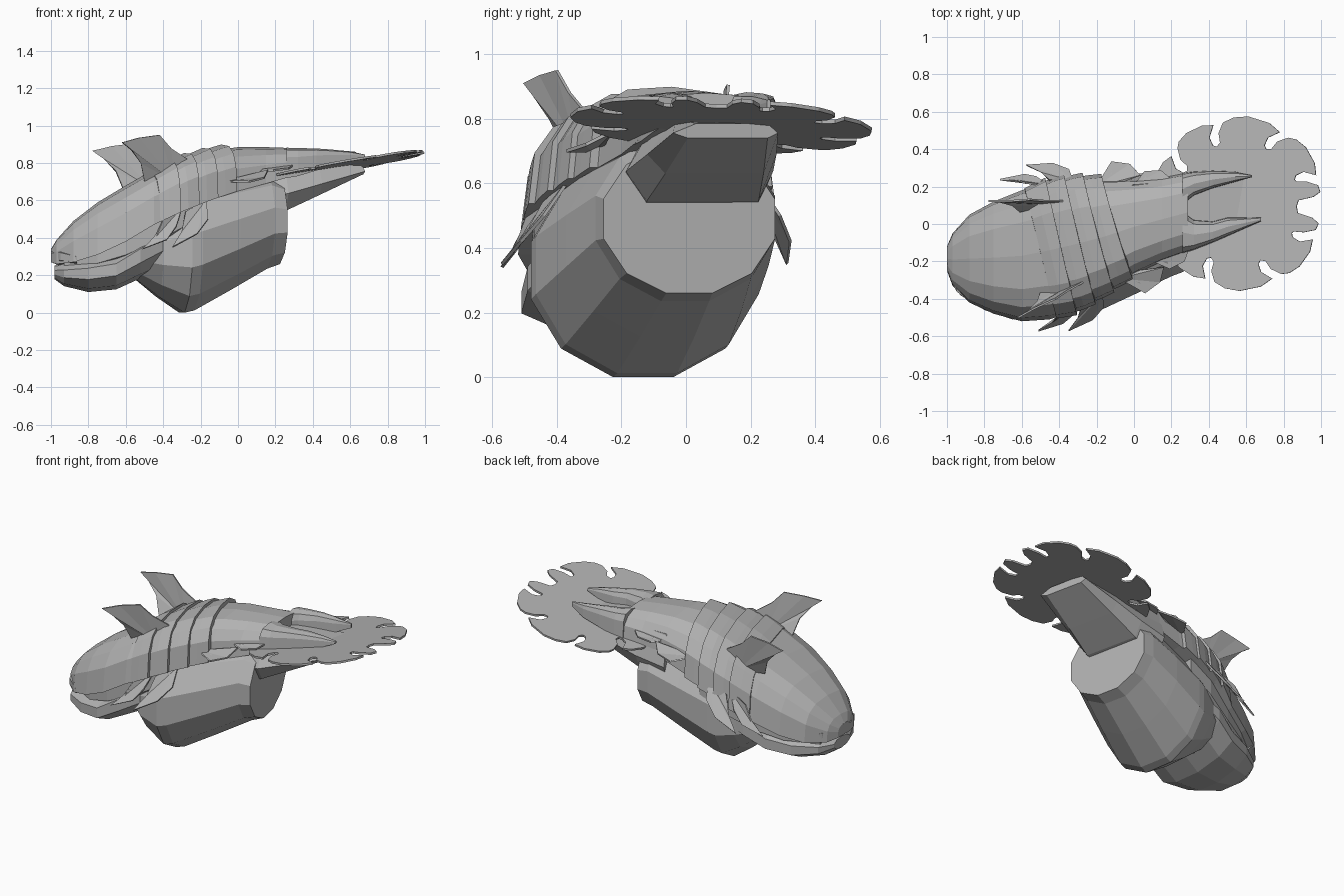
import bpy, math
from mathutils import Vector

if "Cube" in bpy.data.objects:
    bpy.data.objects.remove(bpy.data.objects["Cube"])

grey = bpy.data.materials.new("bone_grey")
grey.diffuse_color = (0.45, 0.45, 0.45, 1)
grey.use_nodes = True
grey.node_tree.nodes["Principled BSDF"].inputs["Base Color"].default_value = grey.diffuse_color


def make(name, verts, faces, thick=0):
    me = bpy.data.meshes.new(name)
    me.from_pydata(verts, [], faces)
    me.materials.append(grey)
    ob = bpy.data.objects.new(name, me)
    bpy.context.collection.objects.link(ob)
    bpy.context.view_layer.objects.active = ob
    ob.select_set(True)
    bpy.ops.object.mode_set(mode='EDIT')
    bpy.ops.mesh.select_all(action='SELECT')
    bpy.ops.mesh.normals_make_consistent(inside=False)
    bpy.ops.object.mode_set(mode='OBJECT')
    ob.select_set(False)
    if thick:
        m = ob.modifiers.new("thickness", 'SOLIDIFY')
        m.thickness, m.offset = thick, 0
    return ob


def loft(name, rings):
    n = len(rings[0])
    verts = [p for r in rings for p in r]
    faces = [(k*n + i, k*n + (i+1) % n, (k+1)*n + (i+1) % n, (k+1)*n + i)
             for k in range(len(rings) - 1) for i in range(n)]
    faces += [tuple(range(n)), tuple(range(len(verts) - n, len(verts)))]
    return make(name, verts, faces)


def power(v, e):
    return math.copysign(abs(v) ** e, v)


E = .7


def arch(x, y0, y1, z0, z1, n=8, e=E):
    c, h = (y0 + y1) / 2, (y1 - y0) / 2
    return [(x, c + h*power(math.cos(math.pi*i/n), e),
             z0 + (z1 - z0)*power(math.sin(math.pi*i/n), e)) for i in range(n + 1)]


def oval(x, y0, y1, z0, z1, n=12, skew=0):
    k = .5 / math.cos(math.pi/n)
    pts = []
    for i in range(n):
        y = (y0+y1)/2 + (y1-y0)*k*math.cos(math.tau*(i+.5)/n)
        pts.append((x - skew*(y - (y0+y1)/2), y,
                    (z0+z1)/2 + (z1-z0)*k*math.sin(math.tau*(i+.5)/n)))
    return pts


# Domed head shell: x, right edge, left edge, rim height, crown height
SHELL = [(-1.0, -.25, -.12, .27, .34), (-.97, -.33, -.05, .26, .39),
         (-.88, -.42, .05, .27, .49), (-.75, -.48, .12, .31, .59),
         (-.6, -.52, .18, .38, .68), (-.45, -.51, .23, .47, .765),
         (-.3, -.46, .25, .54, .825), (-.15, -.37, .24, .6, .865),
         (0, -.27, .24, .65, .885), (.15, -.2, .25, .69, .885),
         (.29, -.15, .275, .73, .88)]
loft("head_shell", [arch(*s) for s in SHELL])


def section(x):
    for a, b in zip(SHELL, SHELL[1:]):
        if x <= b[0]:
            t = max(0, (x - a[0]) / (b[0] - a[0]))
            return [p + (q - p)*t for p, q in zip(a, b)]
    return SHELL[-1]


# Overlapping armour bands across the crown, square to the head's axis
def band_ring(s, lift, n=8):
    outer, inner = [], []
    for i in range(n + 1):
        ca = power(math.cos(math.pi*i/n), E)
        sa = power(math.sin(math.pi*i/n), E)
        x = s - .25*ca*.34
        _, y0, y1, z0, z1 = section(x)
        c, h = (y0 + y1)/2, (y1 - y0)/2
        for lst, d in ((outer, lift), (inner, -.02)):
            lst.append((x, c + (h + d)*ca, z0 + (z1 - z0 + d)*sa))
    return outer + inner[::-1]


CUTS = [-.5, -.4, -.3, -.2, -.1]
for k in range(4):
    loft(f"armour_band_{k+1}", [band_ring(CUTS[k], .006),
                                band_ring((CUTS[k] + CUTS[k+1])/2, .016),
                                band_ring(CUTS[k+1] + .01, .026)])

# Two rear crest horns with a notch between them
loft("left_horn", [arch(*s, n=6, e=.55) for s in [
    (.26, .1, .272, .72, .882), (.32, .15, .28, .73, .88), (.42, .19, .285, .76, .878),
    (.54, .225, .28, .79, .868), (.63, .25, .262, .83, .86)]])
loft("right_horn", [arch(*s, n=6, e=.55) for s in [
    (.26, -.16, .07, .72, .882), (.32, -.14, .025, .73, .88), (.42, -.1, .015, .76, .878),
    (.5, -.065, .035, .78, .872), (.6, -.02, .035, .8, .862), (.68, .015, .035, .83, .845)]])

# Blunt tapered spur under the crest
spur = []
for x, y0, y1, z0, z1 in [(.08, -.2, .255, .5, .8), (.27, -.185, .27, .545, .81),
                          (.45, -.12, .28, .63, .8), (.68, -.04, .285, .74, .785)]:
    w = y1 - y0
    m = z0 + (z1 - z0)*.35
    spur.append([(x - .22*t*w, y0 + t*w, z) for t, z in
                 [(0, m), (.14, z0), (.9, z0), (1, m), (.9, z1), (.22, z1)]])
loft("crest_spur", spur)

# Lower jaw
loft("lower_jaw", [oval(*s, n=10) for s in [
    (-.98, -.27, -.11, .18, .25), (-.93, -.38, -.02, .145, .27),
    (-.8, -.46, .07, .115, .3), (-.65, -.51, .12, .13, .33),
    (-.52, -.49, .16, .19, .42), (-.38, -.42, .17, .25, .52)]])

# Closed mouth lining between jaw and shell
loft("mouth_lining", [oval(*s, n=8) for s in [
    (-.93, -.33, -.04, .2, .34), (-.75, -.44, .08, .2, .42),
    (-.6, -.48, .14, .23, .5), (-.42, -.47, .2, .3, .6), (-.25, -.42, .22, .4, .68)]])

# Snout tip and lip
loft("snout_lip", [oval(*s, n=8) for s in [
    (-1.0, -.25, -.14, .27, .34), (-.95, -.36, -.03, .25, .35),
    (-.86, -.43, .05, .25, .32)]])

# Heavy neck with a flat cut end, running up under the shell
loft("neck", [oval(*s, skew=k) for *s, k in [
    (-.55, -.32, .11, .18, .45, .05), (-.43, -.43, .17, .085, .55, .1),
    (-.3, -.48, .215, 0, .66, .16), (-.25, -.465, .225, .012, .68, .18),
    (-.05, -.37, .255, .125, .72, .21), (.14, -.28, .275, .235, .75, .21),
    (.21, -.255, .275, .26, .72, .21)]])

# Scalloped frill disc, lobes hooking backwards on both sides
AX = -3
half = []
notches = [0, 25, 65, 113, 150, 180]
for a, b in zip(notches, notches[1:]):
    w = b - a
    if a == 0:
        half += [(0, .31), (6, .32), (8, .4), (11, .44), (b - 9, .435), (b - 4, .38), (b - 1, .33)]
    else:
        half += [(a + 1, .325), (a + 4, .34), (a + 4, .385), (a - 2, .44), (a + w*.15, .46),
                 (a + w*.45, .468), (a + w*.65, .46), (b - 9, .44), (b - 4, .39), (b - 3, .34)]
pts = half + [(-a, r) for a, r in half[:0:-1]]
disc = []
for a, r in pts:
    t = math.radians(a + AX)
    x, y = .56 + r*math.cos(t), .11 + r*math.sin(t)
    disc.append((x, y, .785 + .175*(x - .57) - .055*(y - .11)))
make("frill_disc", disc, [tuple(range(len(disc)))], .012)


# Flat fins and spikes, mirrored across the tilted centre plane of the head
def mirror(p, drop):
    n = Vector((-math.sin(.25), math.cos(.25), 0))
    v = Vector(p)
    return tuple(v - 2*n*(v - Vector((0, -.01, 0))).dot(n) - Vector((0, 0, drop)))


def fin_pair(name, pts, drop=0, thick=.01):
    faces = [(0, i, i + 1) for i in range(1, len(pts) - 1)]
    make("right_" + name, pts, faces, thick)
    make("left_" + name, [mirror(p, drop) for p in pts], faces, thick)


fin_pair("brow_fin", [(-.34, -.33, .7), (-.5, -.37, .7), (-.52, -.42, .8), (-.57, -.47, .87),
                      (-.62, -.5, .91), (-.53, -.45, .935), (-.42, -.4, .95),
                      (-.36, -.36, .88), (-.27, -.31, .82)], .045)
fin_pair("front_cheek_spike", [(-.3, -.42, .56), (-.4, -.49, .5), (-.44, -.53, .41),
                               (-.51, -.57, .34), (-.38, -.53, .39), (-.33, -.49, .46)])
fin_pair("rear_cheek_spike", [(-.17, -.37, .6), (-.28, -.44, .54), (-.3, -.5, .43),
                              (-.35, -.57, .35), (-.22, -.51, .42), (-.16, -.44, .5)])
fin_pair("front_edge_spike", [(-.08, -.29, .7), (.02, -.25, .72), (.16, -.23, .76),
                              (.14, -.31, .72), (.06, -.37, .7), (.03, -.31, .71)])
fin_pair("rear_edge_spike", [(.1, -.2, .76), (.2, -.15, .78), (.3, -.12, .79),
                             (.27, -.2, .77), (.19, -.24, .76), (.18, -.2, .77)])
